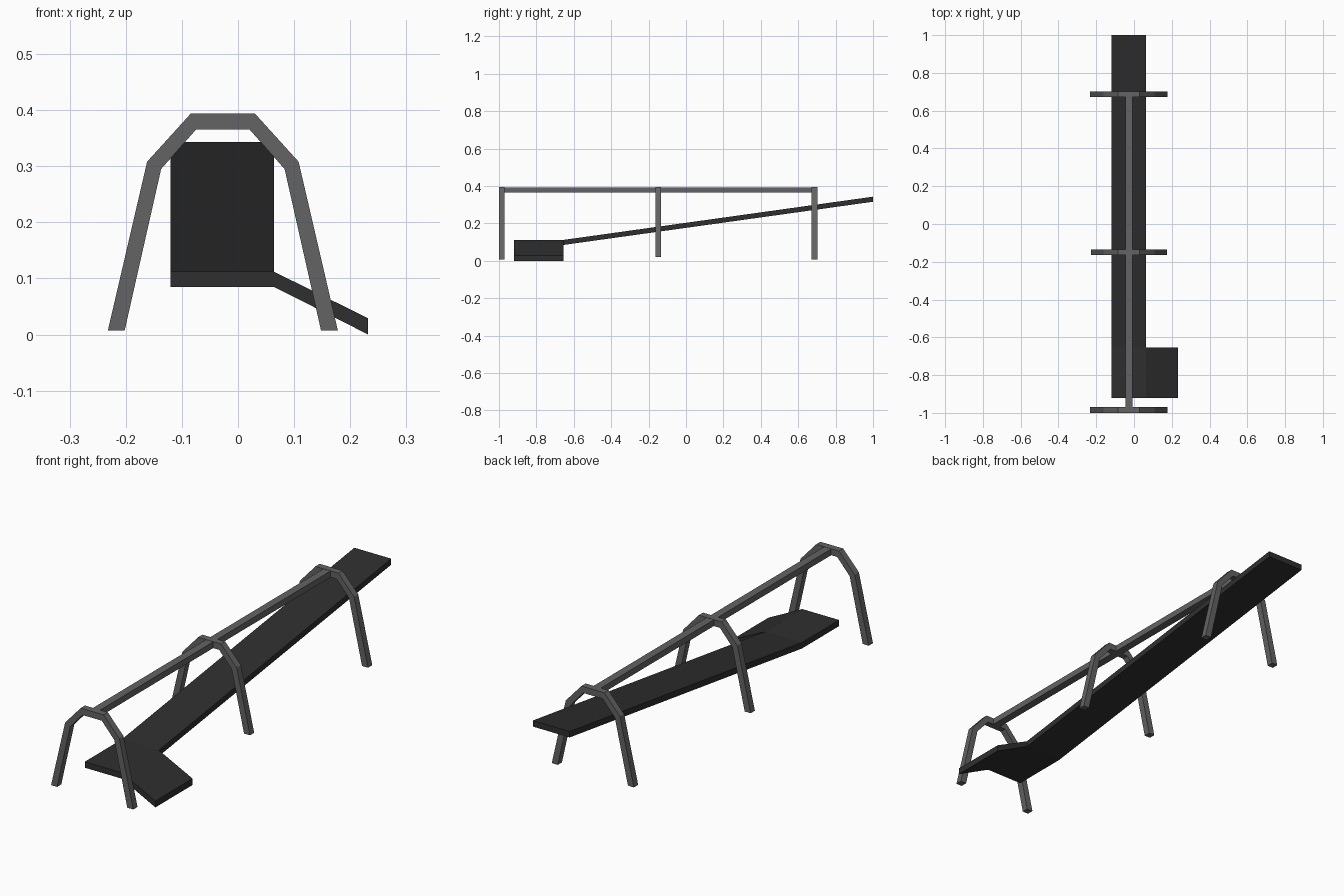
import bpy

if "Cube" in bpy.data.objects:
    bpy.data.objects.remove(bpy.data.objects["Cube"])


def material(name, value):
    m = bpy.data.materials.new(name)
    m.diffuse_color = (value, value, value, 1)
    m.use_nodes = True
    m.node_tree.nodes["Principled BSDF"].inputs["Base Color"].default_value = m.diffuse_color
    return m


def prism(name, profile, axis, start, end, mat):
    """Extrude a closed 2D profile along x (profile = y,z) or y (profile = x,z)."""
    def point(p, d):
        return (d, p[0], p[1]) if axis == 'x' else (p[0], d, p[1])
    n = len(profile)
    verts = [point(p, d) for d in (start, end) for p in profile]
    faces = [tuple(range(n)), tuple(reversed(range(n, 2 * n)))]
    faces += [(i, i + n, (i + 1) % n + n, (i + 1) % n) for i in range(n)]
    if axis == 'x':
        faces = [tuple(reversed(f)) for f in faces]
    mesh = bpy.data.meshes.new(name)
    mesh.from_pydata(verts, [], faces)
    mesh.materials.append(mat)
    obj = bpy.data.objects.new(name, mesh)
    bpy.context.collection.objects.link(obj)
    return obj


frame = material("frame_grey", 0.125)
belt = material("belt_dark", 0.028)

CX = -0.027          # centre line of the frame


def arch(name, y, foot):
    """Five-segment arch; the foot height shortens the legs along their slope."""
    t = (foot - 0.007) / 0.3
    outer = [(0.205 - 0.07 * t, foot), (0.135, 0.308), (0.057, 0.394)]
    inner = [(0.048, 0.365), (0.110, 0.295), (0.175 - 0.066 * t, foot)]
    # right half outer up, left half outer down, then back along the inside
    pts = [(CX + x, z) for x, z in outer]
    pts += [(CX - x, z) for x, z in reversed(outer)]
    pts += [(CX - x, z) for x, z in reversed(inner)]
    pts += [(CX + x, z) for x, z in inner]
    # closed band of quads between the outer and inner outlines
    n = 6
    verts = [(x, yy, z) for yy in (y - 0.015, y + 0.015) for x, z in pts]
    out, inn = list(range(n)), list(range(2 * n - 1, n - 1, -1))
    b = 2 * n
    faces = [(0, b, inn[0] + b, inn[0]), (5, inn[5], inn[5] + b, 5 + b)]
    for i in range(n - 1):
        o0, o1, i0, i1 = out[i], out[i + 1], inn[i], inn[i + 1]
        faces += [(o0, i0, i1, o1), (o0 + b, o1 + b, i1 + b, i0 + b),
                  (o0, o1, o1 + b, o0 + b), (i0, i0 + b, i1 + b, i1)]
    mesh = bpy.data.meshes.new(name)
    mesh.from_pydata(verts, [], faces)
    mesh.materials.append(frame)
    bpy.context.collection.objects.link(bpy.data.objects.new(name, mesh))


# Support arches: front, middle (slightly shorter legs) and rear
arch("front_arch", -0.985, 0.007)
arch("middle_arch", -0.149, 0.021)
arch("rear_arch", 0.687, 0.007)

# Top rail joining the arches
prism("top_rail", [(CX - 0.018, 0.365), (CX + 0.018, 0.365),
                   (CX + 0.018, 0.393), (CX - 0.018, 0.393)],
      'y', -0.975, 0.677, frame)

# Conveyor bed: flat landing then long incline
prism("conveyor_bed", [(-0.92, 0.085), (-0.655, 0.085), (1.0, 0.316),
                       (1.0, 0.343), (-0.655, 0.112), (-0.92, 0.112)],
      'x', -0.12, 0.064, belt)

# Side chute sloping from the landing to the ground
prism("side_chute", [(0.064, 0.085), (0.232, 0.0), (0.232, 0.029), (0.064, 0.112)],
      'y', -0.92, -0.655, belt)
